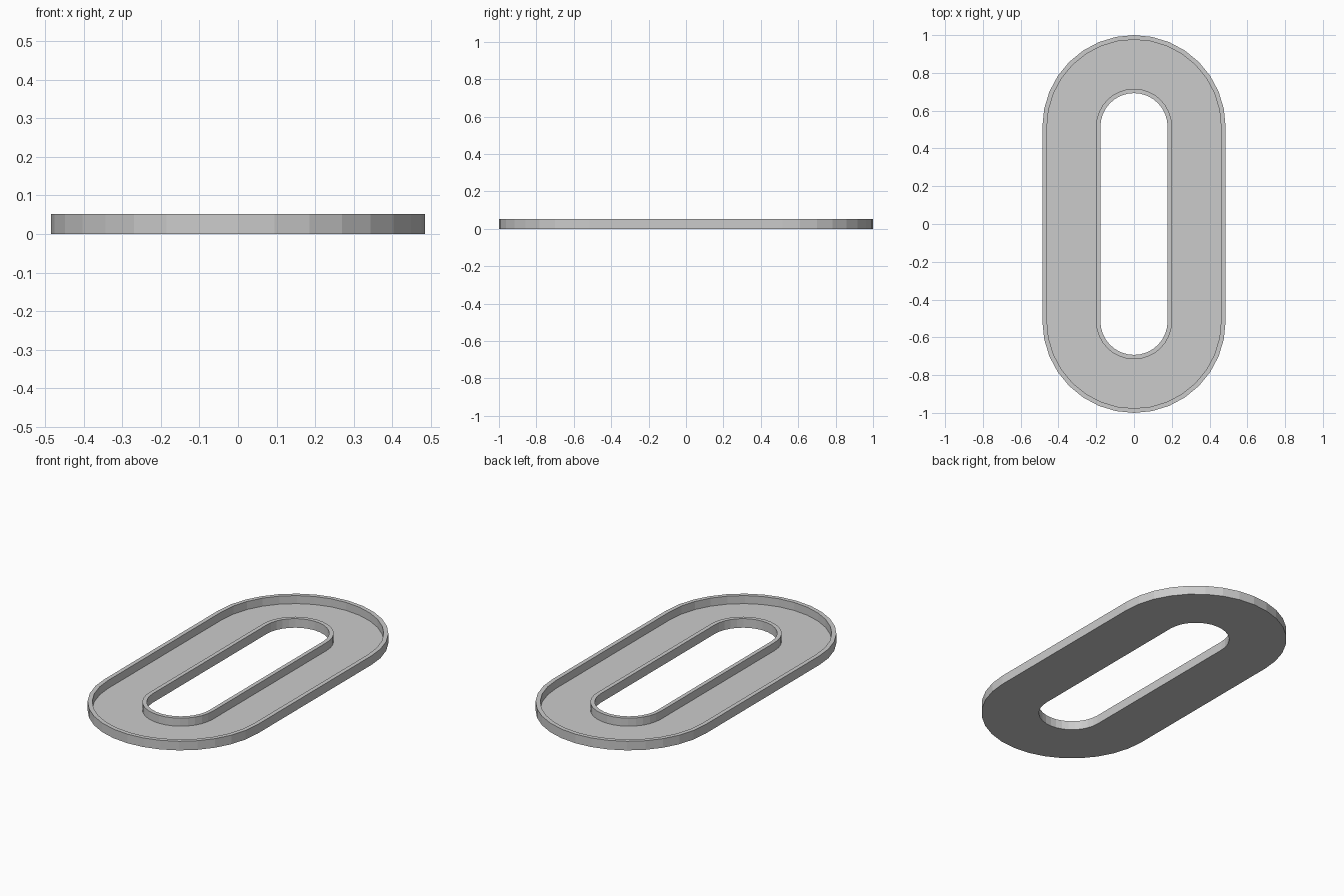
import bpy, bmesh
from math import cos, sin, pi

if "Cube" in bpy.data.objects:
    bpy.data.objects.remove(bpy.data.objects["Cube"])

ARC_CENTRE = 0.515   # y of the rounded end centres
SEGMENTS = 16        # facets per rounded end
HEIGHT = 0.052
FLOOR = 0.006

# Cross-section (radius, z): tray floor with a lip on both edges
PROFILE = [(0.485, 0), (0.485, HEIGHT), (0.461, HEIGHT), (0.461, FLOOR),
           (0.201, FLOOR), (0.201, HEIGHT), (0.178, HEIGHT), (0.178, 0)]


def stadium_loop(bm, radius, z):
    """Rounded-end slot outline, counter-clockwise."""
    verts = []
    for end in (0, 1):
        cy = ARC_CENTRE if end == 0 else -ARC_CENTRE
        for i in range(SEGMENTS + 1):
            a = pi * (end + i / SEGMENTS)
            verts.append(bm.verts.new((radius * cos(a), cy + radius * sin(a), z)))
    return verts


# Sweep the cross-section around the slot outline
bm = bmesh.new()
loops = [stadium_loop(bm, r, z) for r, z in PROFILE]
n = len(loops[0])
for k, a in enumerate(loops):
    b = loops[(k + 1) % len(loops)]
    for i in range(n):
        j = (i + 1) % n
        bm.faces.new((a[i], a[j], b[j], b[i]))
bmesh.ops.recalc_face_normals(bm, faces=bm.faces)

mesh = bpy.data.meshes.new("oval_ring_tray")
bm.to_mesh(mesh)
bm.free()
bpy.context.collection.objects.link(bpy.data.objects.new("oval_ring_tray", mesh))
